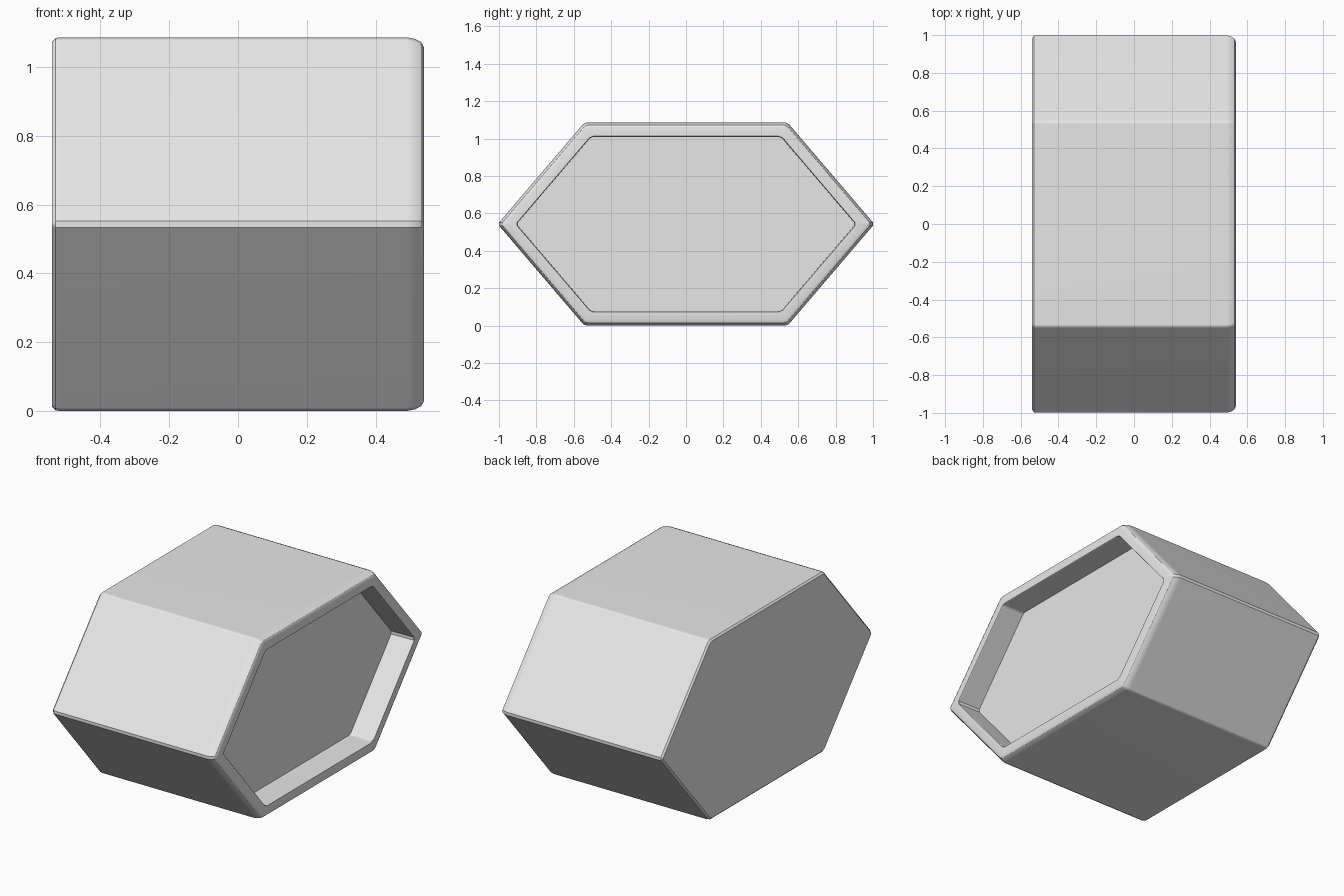
import bpy, bmesh, math
from mathutils import Vector

cube = bpy.data.objects.get("Cube")
if cube:
    bpy.data.objects.remove(cube, do_unlink=True)

HALF_HEIGHT, SHOULDER, TIP = 0.543, 0.543, 1.007
CHAMFER = 0.012


def material(name, value):
    mat = bpy.data.materials.new(name)
    mat.use_nodes = True
    colour = (value, value, value, 1)
    mat.diffuse_color = colour
    mat.node_tree.nodes["Principled BSDF"].inputs["Base Color"].default_value = colour
    return mat


def hexagon(x, inset):
    """Long hexagon moved inward by inset, each corner cut to two points."""
    run = TIP - SHOULDER
    tip = TIP - inset * math.hypot(run, HALF_HEIGHT) / HALF_HEIGHT
    top = HALF_HEIGHT - inset
    shoulder = tip - run / HALF_HEIGHT * top
    corners = [Vector((x, y, z + HALF_HEIGHT)) for y, z in (
        (tip, 0), (shoulder, top), (-shoulder, top),
        (-tip, 0), (-shoulder, -top), (shoulder, -top))]
    points = []
    for i, corner in enumerate(corners):
        for other in (corners[i - 1], corners[(i + 1) % len(corners)]):
            points.append(corner + (other - corner).normalized() * CHAMFER)
    return points


# Sections (x, inset): closed side, outer wall, rounded rim, recess wall, floor
sections = [(-0.54, 0.012), (-0.53, 0.002), (-0.515, 0), (0.49, 0),
            (0.515, 0.005), (0.532, 0.014), (0.54, 0.028),
            (0.54, 0.073), (0.537, 0.075), (0.39, 0.077)]

bm = bmesh.new()
rings = [[bm.verts.new(p) for p in hexagon(x, inset)] for x, inset in sections]
for ring, following in zip(rings, rings[1:]):
    for i in range(len(ring)):
        j = (i + 1) % len(ring)
        bm.faces.new((ring[i], ring[j], following[j], following[i]))
bm.faces.new(rings[0])
bm.faces.new(rings[-1])
bmesh.ops.recalc_face_normals(bm, faces=bm.faces[:])

mesh = bpy.data.meshes.new("hexagonal_body")
bm.to_mesh(mesh)
bm.free()
body = bpy.data.objects.new("hexagonal_body", mesh)
bpy.context.collection.objects.link(body)
mesh.materials.append(material("light grey", 0.8))

# Soft edges with flat main faces
bpy.ops.object.select_all(action="DESELECT")
body.select_set(True)
bpy.context.view_layer.objects.active = body
bpy.ops.object.shade_smooth_by_angle(angle=math.radians(30))
weighted = body.modifiers.new("flat_face_normals", "WEIGHTED_NORMAL")
weighted.keep_sharp = True
